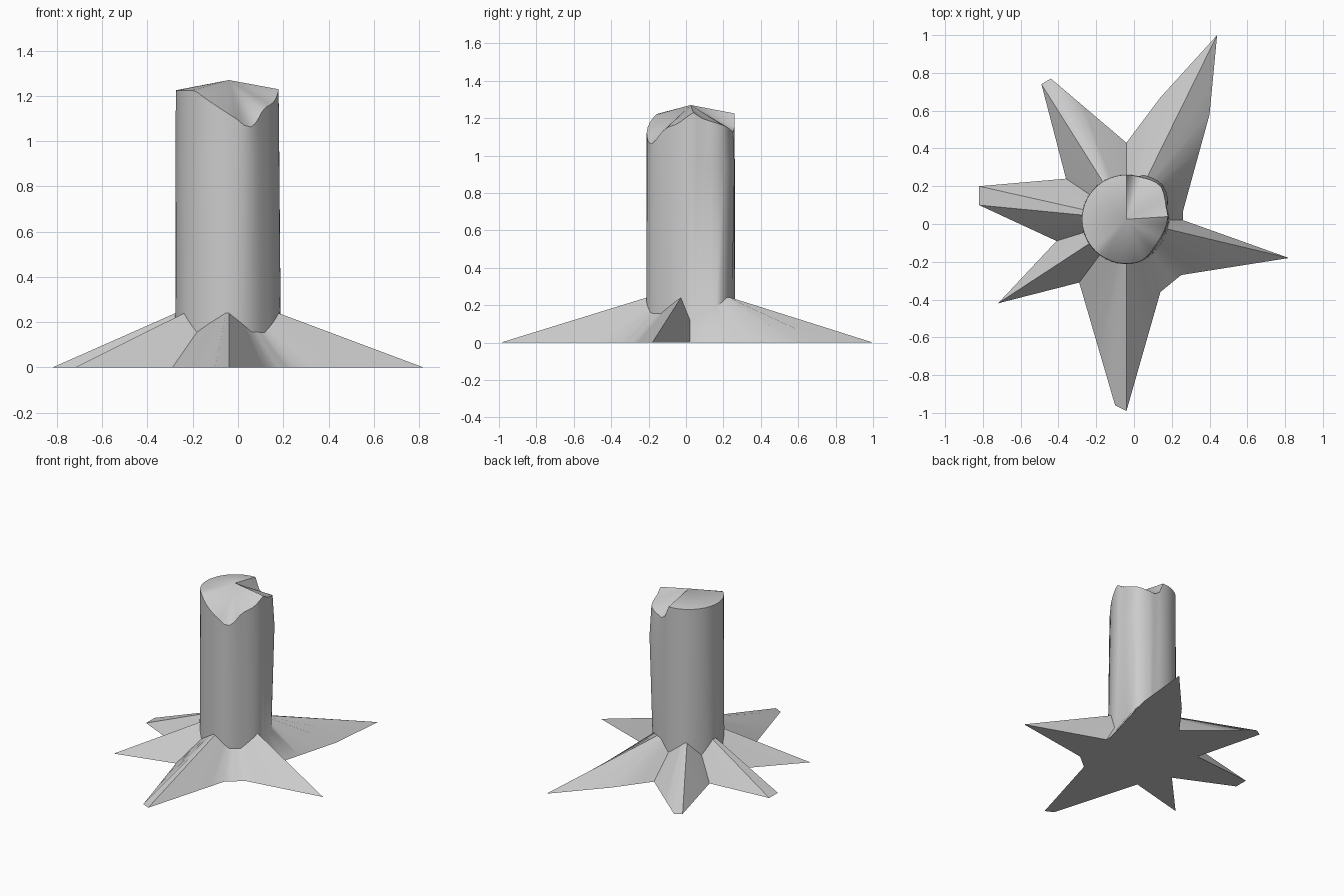
import bpy, bmesh, math
from mathutils import Vector

if "Cube" in bpy.data.objects:
    bpy.data.objects.remove(bpy.data.objects["Cube"])

CX, CY = -0.04, 0.025            # trunk axis

# star-shaped outline of the roots on the ground
OUTLINE = [(0.82, -0.18), (0.26, 0.02), (0.26, 0.07), (0.40, 0.58), (0.44, 1.0),
           (0.14, 0.67), (-0.04, 0.43), (-0.44, 0.77), (-0.49, 0.74), (-0.36, 0.24),
           (-0.82, 0.20), (-0.82, 0.10), (-0.41, -0.09), (-0.72, -0.42), (-0.29, -0.31),
           (-0.10, -0.96), (-0.04, -0.99), (0.14, -0.36), (0.25, -0.27)]
# broken rim: (angle, height)
RIM = [(-15, 1.18), (-8, 1.2), (4, 1.23), (15, 1.2), (60, 1.14), (80, 1.12), (89, 1.225),
       (230, 1.225), (285, 1.08), (290, 1.05), (302, 1.08), (318, 1.145), (332, 1.16), (348, 1.18)]
# trunk radius near the top: (angle, radius)
RAD = [(-15, .21), (4, .22), (20, .22), (45, .255), (70, .235), (90, .235),
       (270, .235), (290, .235), (318, .205), (332, .205), (348, .21)]


def lookup(table, a):
    for (a0, v0), (a1, v1) in zip(table, table[1:]):
        if a <= a1:
            return v0 + (v1 - v0) * (a - a0) / (a1 - a0)
    return table[-1][1]


def on_trunk(a, r, z):
    return Vector((CX + r * math.cos(math.radians(a)), CY + r * math.sin(math.radians(a)), z))


def root_height(p):
    return 0.12 + 0.12 * min(1, max(0, (p.length - 0.3) / 0.4))


# columns of points: ground, root collar, upper trunk, rim
cols = []
pts = [Vector((x - CX, y - CY)) for x, y in OUTLINE]
for i, p in enumerate(pts):
    q = pts[(i + 1) % len(pts)]
    a0 = math.degrees(math.atan2(p.y, p.x))
    a1 = math.degrees(math.atan2(q.y, q.x))
    if i > 0:
        a0 %= 360
        if i == 1 and a0 > 180:
            a0 -= 360
    while a1 < a0:
        a1 += 360
    n = max(1, math.ceil((a1 - a0) / 9))
    for k in range(n):
        f = k / n
        a = a0 + (a1 - a0) * f
        d = Vector((math.cos(math.radians(a)), math.sin(math.radians(a))))
        t = -d.cross(p) / d.cross(q - p) if k else 0
        g = p + (q - p) * t
        zc = root_height(p) * (1 - f) + root_height(q) * f
        r, h = lookup(RAD, a), lookup(RIM, a)
        low = min(0.245, 0.5 * (r + 0.24))
        chip = 0.015 if 20 < a < 70 else 0
        cols.append([Vector((g.x + CX, g.y + CY, 0)), on_trunk(a, low, zc),
                     on_trunk(a, r + 0.3 * (low - r) + chip, 0.94), on_trunk(a, r, h)])

bm = bmesh.new()
grid = [[bm.verts.new(v) for v in c] for c in cols]
peak = bm.verts.new((CX, CY, 1.27))
for i, c in enumerate(grid):
    e = grid[(i + 1) % len(grid)]
    for j in range(3):
        bm.faces.new((c[j], e[j], e[j + 1], c[j + 1]))
    bm.faces.new((c[3], e[3], peak))
# flat underside
under = bm.faces.new([c[0] for c in reversed(grid)])
bmesh.ops.triangulate(bm, faces=[under])
bmesh.ops.recalc_face_normals(bm, faces=bm.faces)

mesh = bpy.data.meshes.new("tree_stump")
bm.to_mesh(mesh)
bm.free()
stump = bpy.data.objects.new("tree_stump", mesh)
bpy.context.collection.objects.link(stump)
bpy.context.view_layer.objects.active = stump
stump.select_set(True)
bpy.ops.object.shade_smooth_by_angle(angle=math.radians(45))
